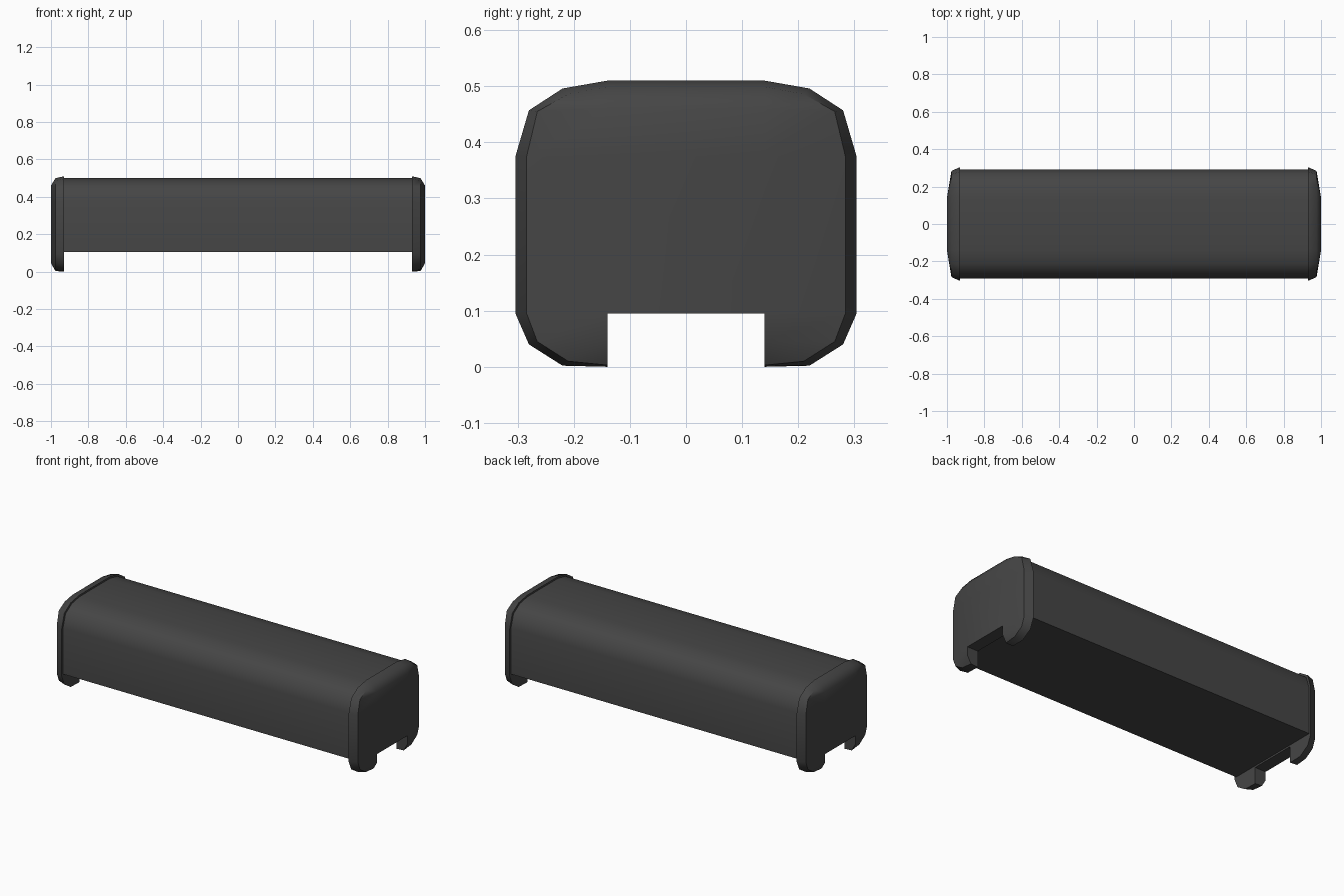
import bpy, bmesh, math

if "Cube" in bpy.data.objects:
    bpy.data.objects.remove(bpy.data.objects["Cube"])

mat = bpy.data.materials.new("dark_grey")
mat.diffuse_color = (0.06, 0.06, 0.06, 1)
mat.use_nodes = True
mat.node_tree.nodes["Principled BSDF"].inputs["Base Color"].default_value = mat.diffuse_color


def mirrored(half):
    """Close a right-hand half profile (y, z) with its mirror image."""
    return half + [(-y, z) for y, z in reversed(half)]


def bridge(bm, a, b):
    n = len(a)
    for i in range(n):
        j = (i + 1) % n
        bm.faces.new((a[i], a[j], b[j], b[i]))


def finish(bm, name, angle):
    bmesh.ops.remove_doubles(bm, verts=bm.verts, dist=1e-4)
    bmesh.ops.dissolve_degenerate(bm, edges=bm.edges, dist=1e-4)
    bmesh.ops.recalc_face_normals(bm, faces=bm.faces)
    mesh = bpy.data.meshes.new(name)
    bm.to_mesh(mesh)
    bm.free()
    mesh.materials.append(mat)
    obj = bpy.data.objects.new(name, mesh)
    bpy.context.collection.objects.link(obj)
    bpy.ops.object.select_all(action='DESELECT')
    obj.select_set(True)
    bpy.context.view_layer.objects.active = obj
    bpy.ops.object.shade_smooth_by_angle(angle=math.radians(angle))


# long body: rounded top, flat underside
body = mirrored([(.14, .5), (.21, .487), (.268, .45), (.292, .375), (.292, .105)])
bm = bmesh.new()
rings = [[bm.verts.new((x, y, z)) for y, z in body] for x in (-.935, .935)]
bridge(bm, *rings)
for r in rings:
    bm.faces.new(r)
finish(bm, "body", 48)

# end caps: domed plates with a notch between two feet
rim = [(.14, .51), (.22, .496), (.28, .457), (.304, .375), (.304, .095),
       (.28, .04), (.22, .002), (.14, 0), (.14, .095)]
shoulder = [(.14, .499), (.21, .486), (.265, .455), (.284, .375), (.284, .095),
            (.265, .045), (.21, .01), (.14, .003), (.14, .095)]
crown = [(.14, .46)] * 3 + [(.14, .375), (.14, .095)] + [(.14, .045)] * 3 + [(.14, .095)]

for side, name in ((-1, "left_end_cap"), (1, "right_end_cap")):
    bm = bmesh.new()
    rings = [[bm.verts.new((side * x, y, z)) for y, z in mirrored(p)]
             for x, p in ((.93, rim), (.976, shoulder), (1.0, crown))]
    bridge(bm, rings[0], rings[1])
    bridge(bm, rings[1], rings[2])
    bm.faces.new(rings[0])
    bm.faces.new([rings[2][i] for i in (0, 3, 4, 13, 14, 17)])
    finish(bm, name, 48)
